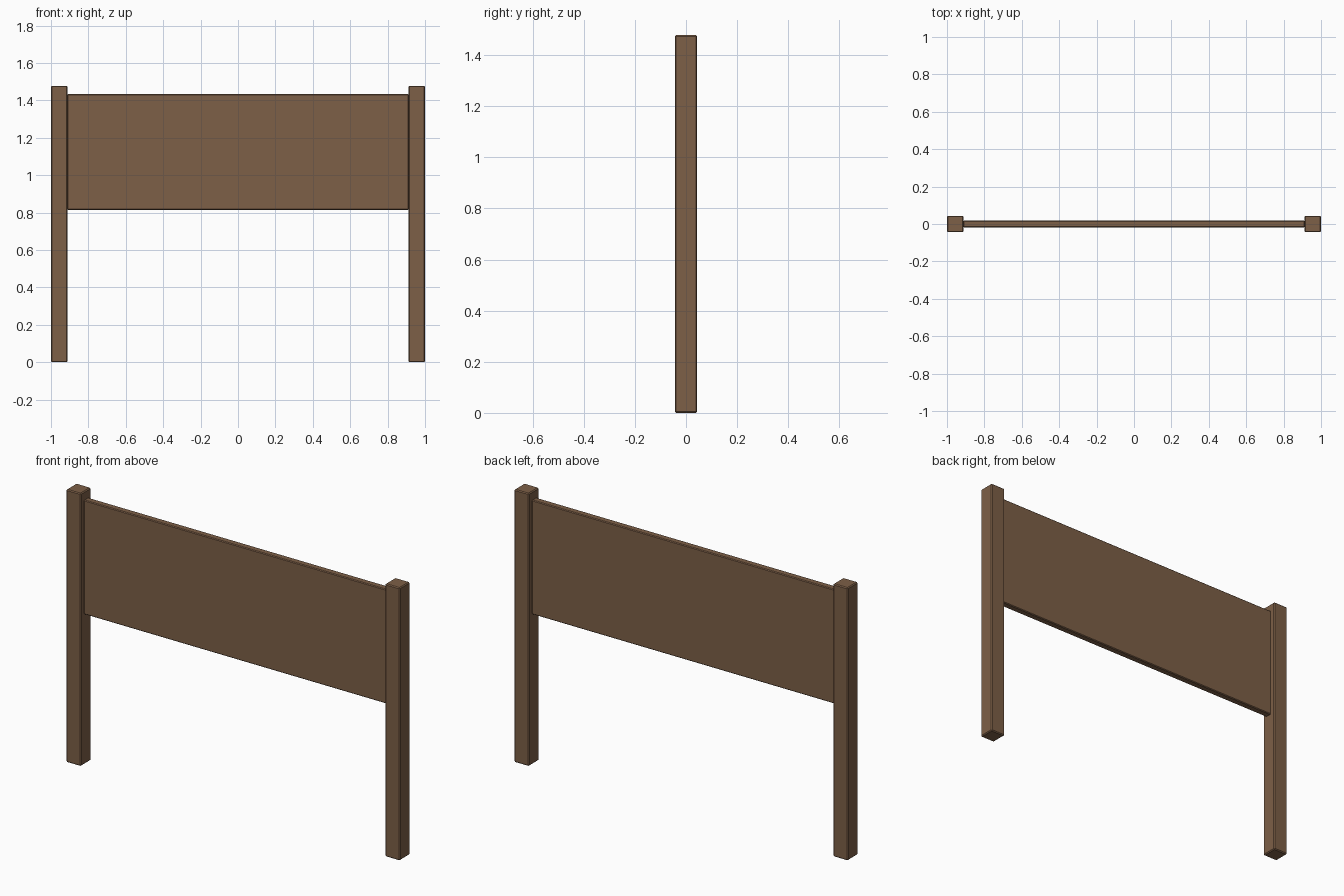
import bpy

if "Cube" in bpy.data.objects:
    bpy.data.objects.remove(bpy.data.objects["Cube"])

# Single brown wood colour
wood = bpy.data.materials.new("brown wood")
wood.diffuse_color = (0.205, 0.115, 0.063, 1.0)
wood.use_nodes = True
wood.node_tree.nodes["Principled BSDF"].inputs["Base Color"].default_value = wood.diffuse_color


def block(name, lo, hi, bevel):
    """Box between two corners with slightly eased edges."""
    centre = [(a + b) / 2 for a, b in zip(lo, hi)]
    bpy.ops.mesh.primitive_cube_add(size=1, location=centre)
    ob = bpy.context.object
    ob.name = name
    ob.scale = [b - a for a, b in zip(lo, hi)]
    bpy.ops.object.transform_apply(location=False, rotation=False, scale=True)
    mod = ob.modifiers.new("eased edges", 'BEVEL')
    mod.width = bevel
    mod.segments = 1
    ob.data.materials.append(wood)
    return ob


POST = 0.088      # post width
HEIGHT = 1.478    # post height
THICK = 0.037     # board thickness

# Two square posts
for side, name in ((-1, "left_post"), (1, "right_post")):
    x = side * (1 - POST / 2)
    block(name, (x - POST / 2, -POST / 2, 0), (x + POST / 2, POST / 2, HEIGHT), 0.005)

# Board held between the posts
block("sign_board", (-1 + POST, -THICK / 2, 0.815), (1 - POST, THICK / 2, 1.434), 0.004)
